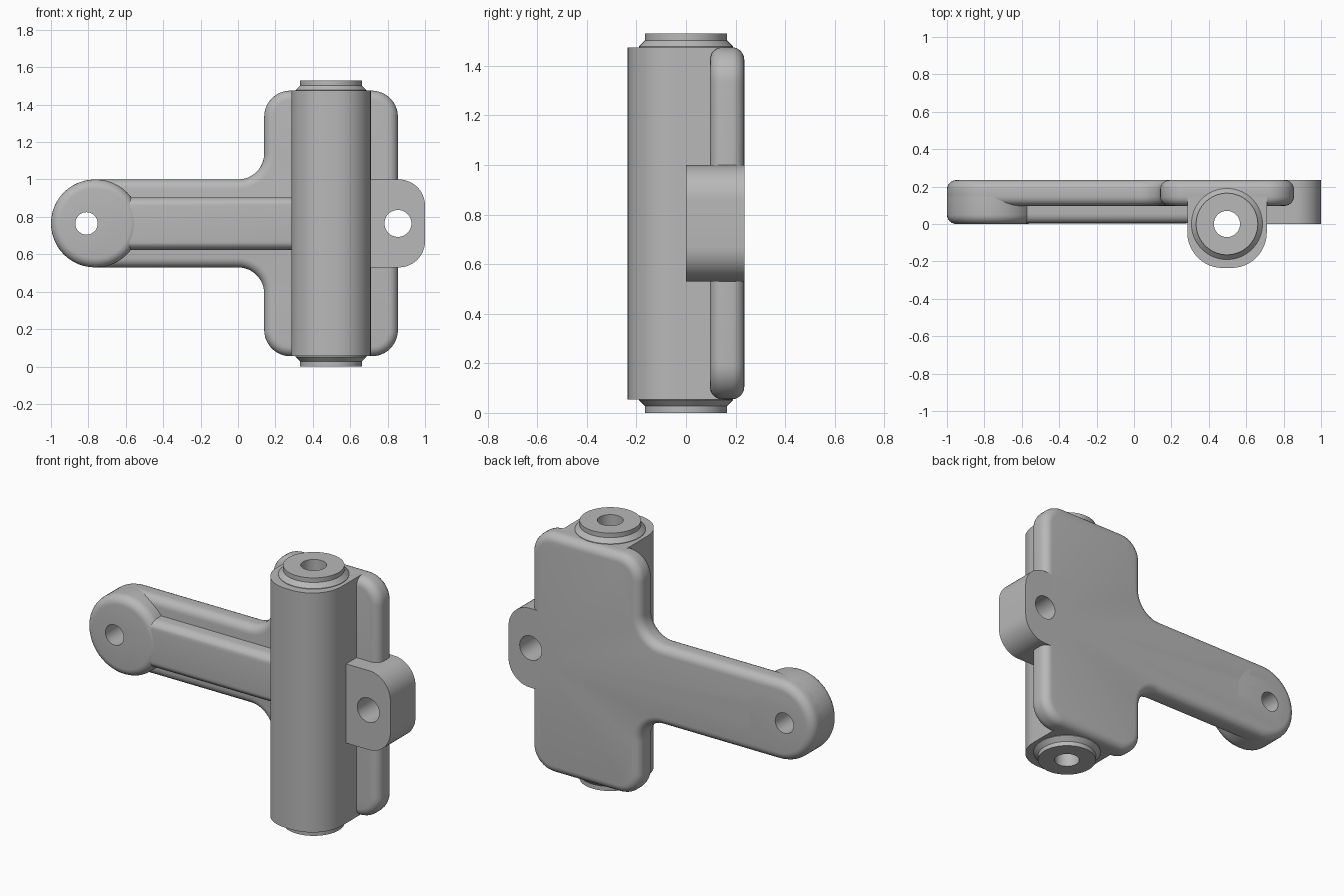
import bpy, bmesh, math
from mathutils import Vector

cube = bpy.data.objects.get("Cube")
if cube:
    bpy.data.objects.remove(cube)

grey = bpy.data.materials.new("plain_grey")
grey.use_nodes = True
colour = (0.48, 0.48, 0.48, 1)
grey.diffuse_color = colour
grey.node_tree.nodes["Principled BSDF"].inputs["Base Color"].default_value = colour

MID = 0.765      # height of the arm centre line
BACK = 0.235     # rear plane
SOFT = 0.05      # rounding of cast edges


def outline(corners, steps=12):
    """Round each right-angled corner (u, v, radius) into an arc."""
    pts = []
    for i, (u, v, r) in enumerate(corners):
        p = Vector((u, v))
        d1 = (Vector(corners[i - 1][:2]) - p).normalized()
        d2 = (Vector(corners[(i + 1) % len(corners)][:2]) - p).normalized()
        for k in range(steps + 1 if r else 1):
            t = math.pi / 2 * k / steps
            q = p + r * (d1 * (1 - math.sin(t)) + d2 * (1 - math.cos(t)))
            if not pts or (q - pts[-1]).length > 1e-4:
                pts.append(q)
    if (pts[0] - pts[-1]).length < 1e-4:
        pts.pop()
    return pts


def finish(name, bm):
    bmesh.ops.recalc_face_normals(bm, faces=bm.faces)
    mesh = bpy.data.meshes.new(name)
    bm.to_mesh(mesh)
    bm.free()
    mesh.materials.append(grey)
    obj = bpy.data.objects.new(name, mesh)
    bpy.context.collection.objects.link(obj)
    return obj


def prism(name, corners, lo, hi, axis="y", soft_lo=False, soft_hi=False):
    """Extrude a rounded outline, optionally softening either rim."""
    bm = bmesh.new()
    pts = outline(corners)
    place = (lambda p, w: (p.x, w, p.y)) if axis == "y" else (lambda p, w: (p.x, p.y, w))
    a = [bm.verts.new(place(p, lo)) for p in pts]
    b = [bm.verts.new(place(p, hi)) for p in pts]
    cap_a, cap_b = bm.faces.new(a), bm.faces.new(b)
    n = len(pts)
    for i in range(n):
        j = (i + 1) % n
        bm.faces.new((a[i], a[j], b[j], b[i]))
    bmesh.ops.recalc_face_normals(bm, faces=bm.faces)
    rims = (list(cap_a.edges) if soft_lo else []) + (list(cap_b.edges) if soft_hi else [])
    if rims:
        bmesh.ops.bevel(bm, geom=rims, offset=SOFT, segments=6, profile=0.5,
                        affect="EDGES", clamp_overlap=False)
    return finish(name, bm)


def lathe(name, rings, cx, cy, sides=64):
    """Revolve a closed (radius, z) loop about a vertical axis."""
    bm = bmesh.new()
    cols = [[bm.verts.new((cx + r * math.cos(t), cy + r * math.sin(t), z)) for r, z in rings]
            for t in (2 * math.pi * s / sides for s in range(sides))]
    for s in range(sides):
        c, d = cols[s], cols[(s + 1) % sides]
        for i in range(len(rings)):
            j = (i + 1) % len(rings)
            bm.faces.new((c[i], c[j], d[j], d[i]))
    return finish(name, bm)


def drill(obj, radius, location, along_y=True):
    """Cut a round through hole."""
    turn = (math.pi / 2, 0, 0) if along_y else (0, 0, 0)
    bpy.ops.mesh.primitive_cylinder_add(vertices=48, radius=radius, depth=4,
                                        location=location, rotation=turn)
    cutter = bpy.context.object
    cutter.hide_render = True
    mod = obj.modifiers.new("hole", "BOOLEAN")
    mod.operation, mod.solver, mod.object = "DIFFERENCE", "EXACT", cutter
    bpy.context.view_layer.objects.active = obj
    bpy.ops.object.modifier_apply(modifier=mod.name)
    bpy.data.objects.remove(cutter)


# T-shaped back plate with arm
lo, hi = 0.53, 1.0
R = 0.14
plate = prism("back_plate", [
    (-1, lo, 0.235), (0.14, lo, R), (0.14, 0.055, R), (0.855, 0.055, R),
    (0.855, 1.475, R), (0.14, 1.475, R), (0.14, hi, R), (-1, hi, 0.235)],
    0.097, BACK, soft_lo=True, soft_hi=True)

# Thick rounded boss at the arm tip
boss = prism("arm_boss", [(-1, lo, 0.235), (-0.525, lo, 0.235),
                          (-0.525, hi, 0.235), (-1, hi, 0.235)],
             0, BACK, soft_lo=True, soft_hi=True)

# Stiffening rib along the arm
rib = prism("arm_rib", [(-0.65, 0.622, 0), (0.33, 0.622, 0),
                        (0.33, 0.905, 0), (-0.65, 0.905, 0)], 0.004, 0.15, soft_lo=True)

# Side lug
lug = prism("side_lug", [(0.65, lo, 0), (1, lo, R), (1, hi, R), (0.65, hi, 0)], 0, BACK)

# Upright barrel housing
barrel = prism("barrel_housing", [(0.285, 0.17, 0), (0.285, -BACK, 0.19),
                                  (0.71, -BACK, 0.19), (0.71, 0.17, 0)],
               0.055, 1.475, axis="z")

# Bushing with chamfered collars and a through bore
bushing = lathe("bushing", [
    (0.07, 0), (0.165, 0), (0.165, 0.027), (0.19, 0.052),
    (0.19, 1.478), (0.165, 1.503), (0.165, 1.53), (0.07, 1.53)], 0.497, 0)

# Bolt holes and barrel bore
for part in (plate, boss):
    drill(part, 0.06, (-0.81, 0, MID))
for part in (plate, lug):
    drill(part, 0.072, (0.855, 0, MID))
drill(barrel, 0.1, (0.497, 0, MID), along_y=False)

# Smooth rounded surfaces, keep sharp edges
for part in (plate, boss, rib, lug, barrel, bushing):
    bpy.ops.object.select_all(action="DESELECT")
    part.select_set(True)
    bpy.context.view_layer.objects.active = part
    bpy.ops.object.shade_smooth_by_angle(angle=math.radians(30))
